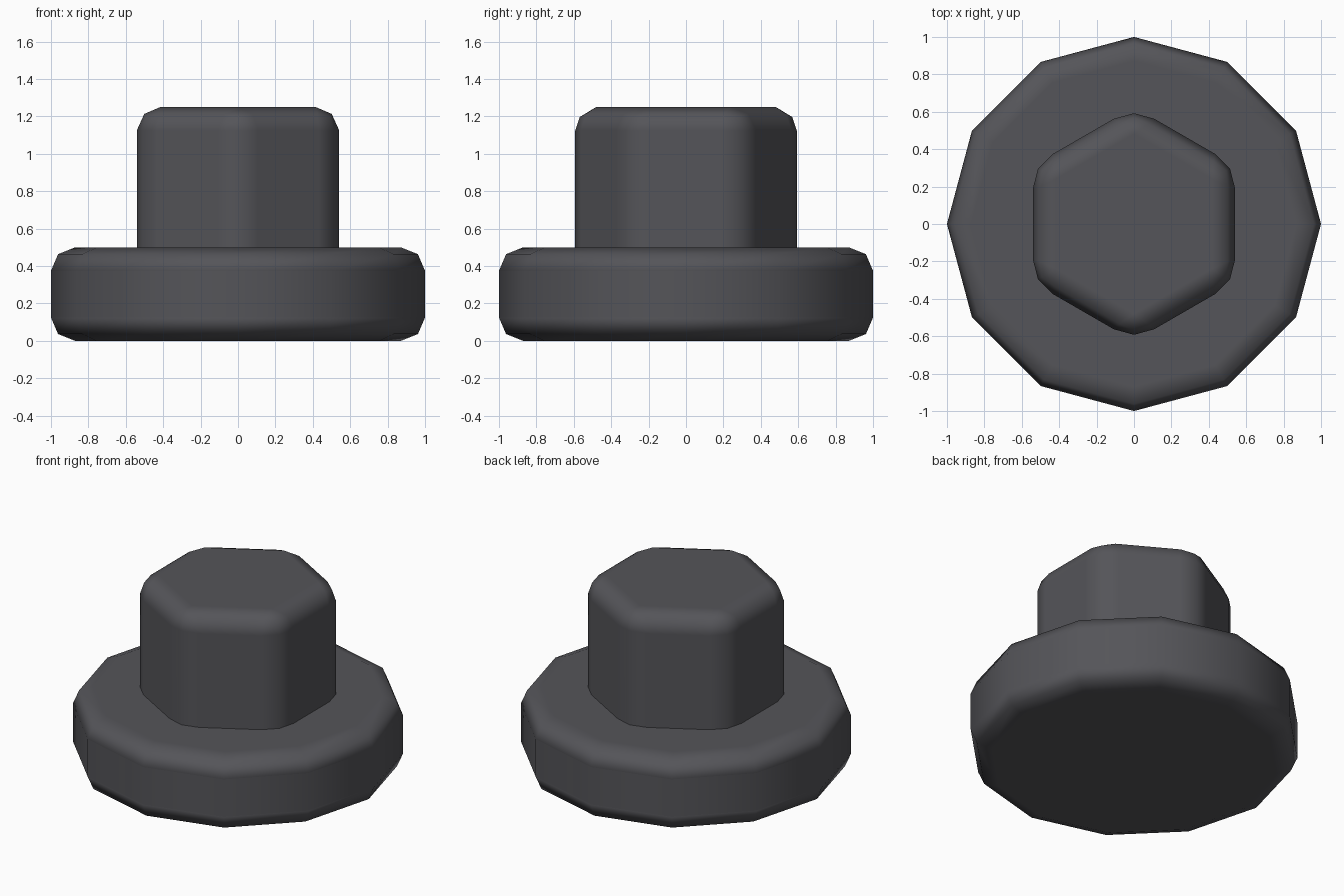
import bpy, math

if "Cube" in bpy.data.objects:
    bpy.data.objects.remove(bpy.data.objects["Cube"])

mat = bpy.data.materials.new("dark_metal")
mat.diffuse_color = (0.09, 0.09, 0.1, 1)
mat.use_nodes = True
mat.node_tree.nodes["Principled BSDF"].inputs["Base Color"].default_value = mat.diffuse_color


def bevelled_prism(name, sides, radius, bottom, top):
    bpy.ops.mesh.primitive_cylinder_add(vertices=sides, radius=radius, depth=top - bottom,
                                        location=(0, 0, (top + bottom) / 2))
    ob = bpy.context.object
    ob.name = name
    ob.data.materials.append(mat)
    bpy.ops.object.shade_smooth()
    # Two-step bevel on sharp edges only (the 12-gon's 30 degree edges stay whole)
    bev = ob.modifiers.new("bevel", 'BEVEL')
    bev.width = 0.125
    bev.segments = 2
    bev.limit_method = 'ANGLE'
    bev.angle_limit = math.radians(40)
    bev.harden_normals = True
    return ob


# Wide twelve-sided flange
bevelled_prism("flange", 12, 1.0, 0.0, 0.5)
# Hexagonal head with corners on the y axis, sunk into the flange
bevelled_prism("hex_head", 6, 0.625, 0.25, 1.25)
